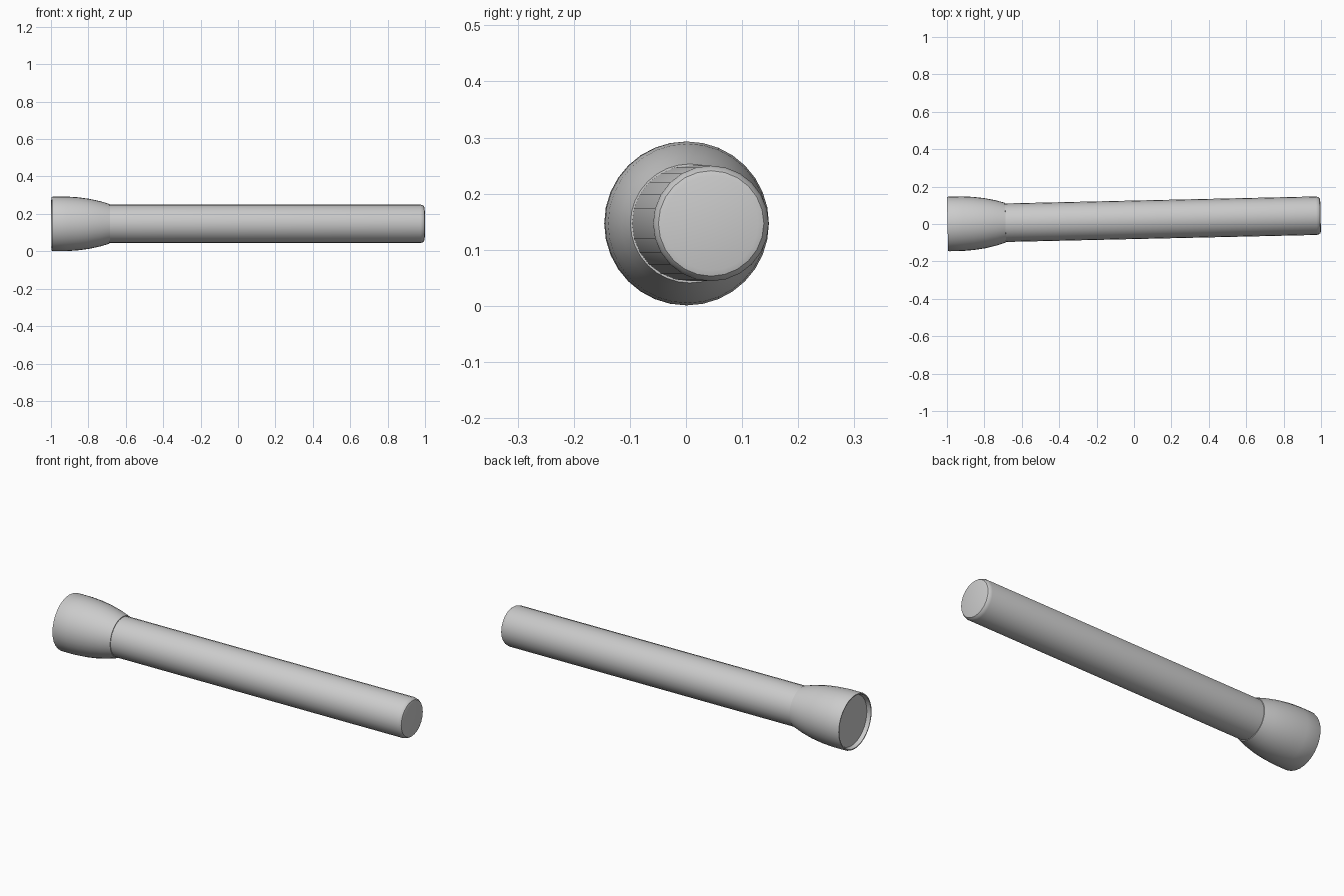
import bpy, bmesh, math
from mathutils import Matrix, Vector

if "Cube" in bpy.data.objects:
    bpy.data.objects.remove(bpy.data.objects["Cube"])

AXIS_Z = 0.147
TILT = math.atan(0.0225)


def lathe(name, profile, sides):
    """Spin (distance along axis, radius) points into a closed solid."""
    bm = bmesh.new()
    rings = []
    for d, r in profile:
        rings.append([bm.verts.new((d, r * math.cos(2 * math.pi * i / sides),
                                    r * math.sin(2 * math.pi * i / sides)))
                      for i in range(sides)])
    for a, b in zip(rings, rings[1:]):
        for i in range(sides):
            j = (i + 1) % sides
            bm.faces.new((a[i], a[j], b[j], b[i]))
    bm.faces.new(rings[0])
    bm.faces.new(rings[-1])
    bmesh.ops.recalc_face_normals(bm, faces=bm.faces)
    # Slight sideways lean, pivoting at the lens end
    bm.transform(Matrix.Translation(Vector((-0.997, 0, AXIS_Z))) @ Matrix.Rotation(TILT, 4, 'Z'))
    mesh = bpy.data.meshes.new(name)
    bm.to_mesh(mesh)
    bm.free()
    obj = bpy.data.objects.new(name, mesh)
    bpy.context.collection.objects.link(obj)
    bpy.ops.object.select_all(action='DESELECT')
    obj.select_set(True)
    bpy.context.view_layer.objects.active = obj
    bpy.ops.object.shade_smooth_by_angle(angle=math.radians(35))
    return obj


# Flared head with a thin lip around the recessed lens
lathe("torch_head", [(0.02, 0.132), (0.0, 0.138), (0.0, 0.143), (0.008, 0.146),
                     (0.08, 0.146), (0.14, 0.142), (0.20, 0.134),
                     (0.26, 0.121), (0.31, 0.106), (0.311, 0.09)], 32)

# Straight handle with a small rounded tail edge
lathe("torch_handle", [(0.29, 0.103), (1.972, 0.103), (1.984, 0.100),
                       (1.992, 0.094), (1.995, 0.084)], 24)
